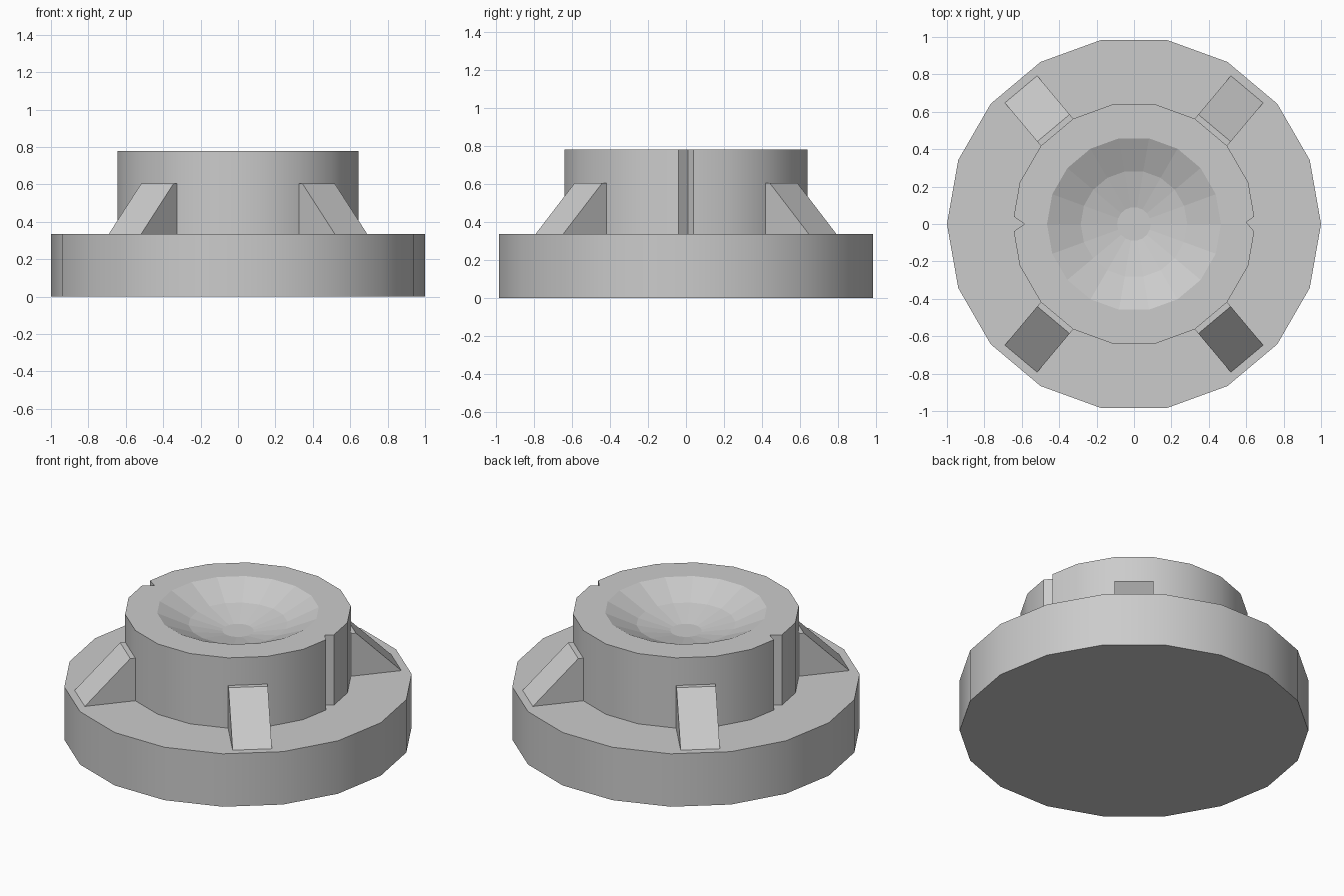
import bpy, bmesh
from math import cos, sin, radians

if "Cube" in bpy.data.objects:
    bpy.data.objects.remove(bpy.data.objects["Cube"])

SIDES = 18
BASE_TOP, HUB_TOP, RIB_TOP = 0.335, 0.78, 0.605


def ring(r):
    return [(r * cos(radians(360 / SIDES * i)), r * sin(radians(360 / SIDES * i)))
            for i in range(SIDES)]


def loop_verts(bm, outline, z):
    return [bm.verts.new((x, y, z)) for x, y in outline]


def wall(bm, lower, upper):
    n = len(lower)
    for i in range(n):
        j = (i + 1) % n
        bm.faces.new((lower[i], lower[j], upper[j], upper[i]))


def finish(bm, name, smooth=False):
    mesh = bpy.data.meshes.new(name)
    bm.to_mesh(mesh)
    bm.free()
    if smooth:
        mesh.shade_smooth()
        mesh.set_sharp_from_angle(angle=radians(30))
    obj = bpy.data.objects.new(name, mesh)
    bpy.context.collection.objects.link(obj)
    return obj


def tier(name, outline, hole, z0, z1, bottom=False):
    """Extruded outline whose top face is pierced by a hole outline."""
    bm = bmesh.new()
    low, high = loop_verts(bm, outline, z0), loop_verts(bm, outline, z1)
    wall(bm, low, high)
    if bottom:
        bm.faces.new(low[::-1])
    inner = loop_verts(bm, hole, z1)
    edges = []
    for loop in (high, inner):
        for a, b in zip(loop, loop[1:] + loop[:1]):
            edges.append(bm.edges.get((a, b)) or bm.edges.new((a, b)))
    filled = bmesh.ops.triangle_fill(bm, edges=edges, use_beauty=True,
                                     normal=(0, 0, 1))
    for f in filled["geom"]:
        if isinstance(f, bmesh.types.BMFace):
            f.normal_update()
            if f.normal.z < 0:
                f.normal_flip()
    return finish(bm, name, True)


# Hub outline: the corners at +x and -x become V notches
hub = ring(0.65)
half = SIDES // 2
hub_outline = ([(0.60, 0.01), (0.643, 0.04)] + hub[1:half]
               + [(-0.643, 0.04), (-0.585, 0.0), (-0.643, -0.04)]
               + hub[half + 1:] + [(0.643, -0.04)])

# Base disc and notched hub
tier("base", ring(1.0), hub_outline, 0, BASE_TOP, bottom=True)
tier("hub", hub_outline, ring(0.465), BASE_TOP, HUB_TOP)

# Faceted shallow dish sunk into the hub
bm = bmesh.new()
rings = [loop_verts(bm, ring(r), HUB_TOP - d)
         for r, d in ((0.465, 0), (0.285, 0.084), (0.09, 0.128))]
for outer, inner in zip(rings, rings[1:]):
    wall(bm, outer, inner)
bm.faces.new(rings[-1])
finish(bm, "dish")

# Sloped ribs, each as wide as one hub facet
PROFILE = [(0.64, BASE_TOP), (0.94, BASE_TOP), (0.67, RIB_TOP), (0.64, RIB_TOP)]
for k, angle in enumerate((50, 130, 230, 310)):
    c, s = cos(radians(angle)), sin(radians(angle))
    bm = bmesh.new()
    near, far = [[bm.verts.new((r * c - w * s, r * s + w * c, z))
                  for r, z in PROFILE] for w in (-0.113, 0.113)]
    wall(bm, near, far)
    bm.faces.new(near)
    bm.faces.new(far[::-1])
    bmesh.ops.recalc_face_normals(bm, faces=bm.faces)
    finish(bm, f"rib_{k + 1}")
